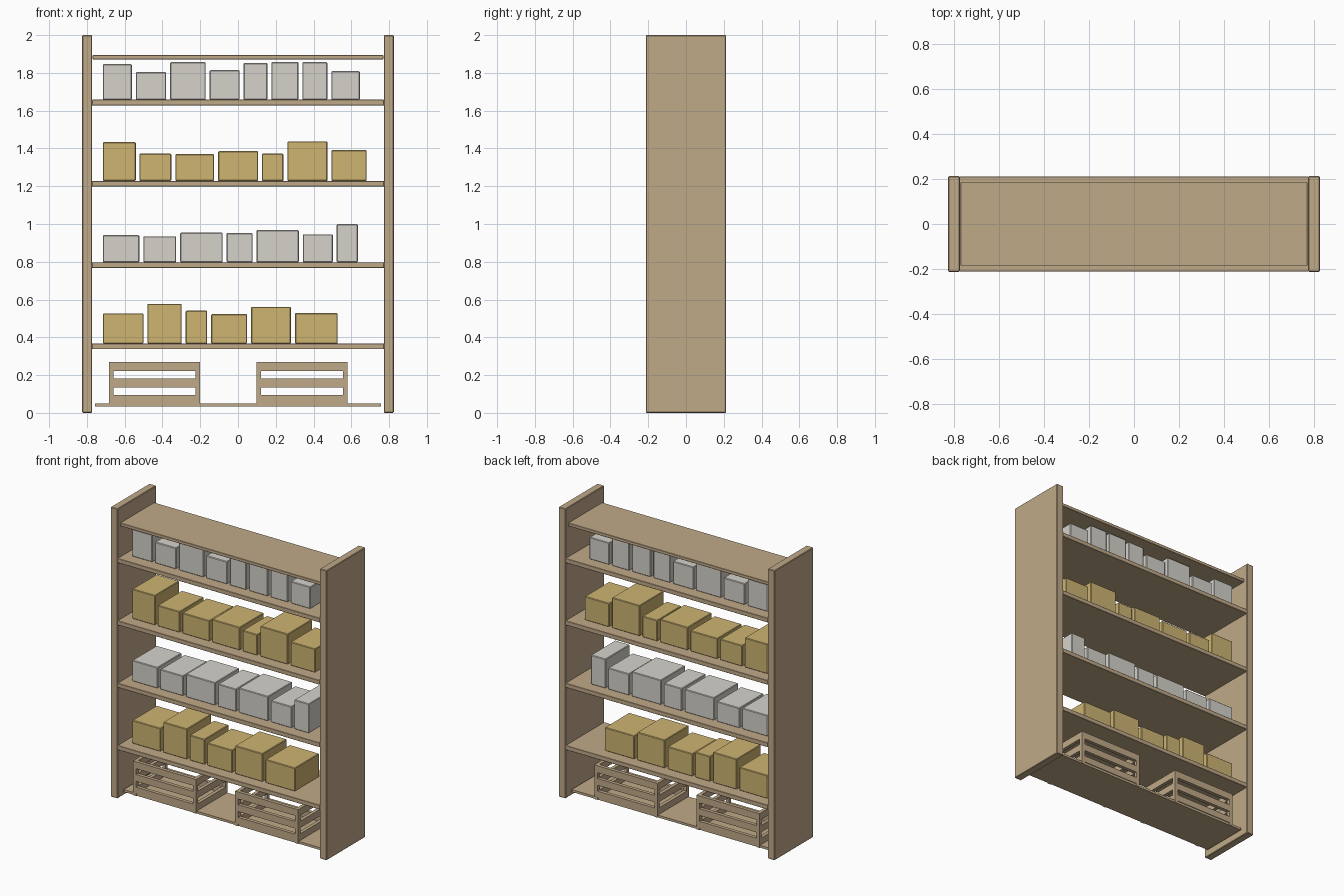
import bpy

if "Cube" in bpy.data.objects:
    bpy.data.objects.remove(bpy.data.objects["Cube"])


def material(name, rgb):
    m = bpy.data.materials.new(name)
    m.diffuse_color = (*rgb, 1)
    m.use_nodes = True
    m.node_tree.nodes["Principled BSDF"].inputs["Base Color"].default_value = m.diffuse_color
    return m


WOOD = material("wood", (0.53, 0.40, 0.25))
CARD = material("cardboard", (0.62, 0.46, 0.17))
PALE = material("pale_card", (0.67, 0.65, 0.60))


def box(name, x, y, z, mat, bevel=0.003):
    """Box from (min, max) ranges, with slightly eased edges."""
    bpy.ops.mesh.primitive_cube_add(size=1)
    ob = bpy.context.object
    ob.name = name
    ranges = (x, y, z)
    for v in ob.data.vertices:
        v.co = [r[0] if c < 0 else r[1] for c, r in zip(v.co, ranges)]
    ob.data.materials.append(mat)
    if bevel:
        mod = ob.modifiers.new("eased_edges", "BEVEL")
        mod.width = bevel
        mod.segments = 1
    return ob


# Side panels
box("side_panel_left", (-0.825, -0.772), (-0.212, 0.212), (0, 2), WOOD, 0.004)
box("side_panel_right", (0.772, 0.825), (-0.212, 0.212), (0, 2), WOOD, 0.004)

# Main shelves
SHELF_TOPS = [0.367, 0.797, 1.228, 1.658]
for i, top in enumerate(SHELF_TOPS):
    box(f"shelf_{i + 1}", (-0.773, 0.773), (-0.211, 0.211), (top - 0.03, top), WOOD, 0.002)

# Inset top board and thin bottom board
box("top_board", (-0.77, 0.77), (-0.185, 0.185), (1.872, 1.894), WOOD, 0.002)
box("bottom_board", (-0.757, 0.757), (-0.167, 0.167), (0.034, 0.05), WOOD, 0)

# Stored boxes: (left, right, height) for each shelf
ROWS = [
    (CARD, [(-.715, -.50, .16), (-.48, -.298, .21), (-.277, -.163, .174),
            (-.142, .048, .156), (.07, .28, .194), (.302, .528, .161)]),
    (PALE, [(-.715, -.522, .144), (-.501, -.327, .138), (-.306, -.082, .157),
            (-.06, .077, .155), (.098, .322, .17), (.343, .502, .148),
            (.522, .634, .202)]),
    (CARD, [(-.715, -.541, .205), (-.522, -.353, .144), (-.332, -.126, .142),
            (-.105, .106, .158), (.127, .24, .144), (.262, .473, .21),
            (.494, .681, .163)]),
    (PALE, [(-.715, -.562, .188), (-.541, -.38, .146), (-.359, -.171, .199),
            (-.15, .008, .156), (.03, .156, .194), (.177, .32, .199),
            (.341, .473, .199), (.494, .645, .151)]),
]
for r, (mat, row) in enumerate(ROWS):
    z = SHELF_TOPS[r]
    for n, (a, b, h) in enumerate(row):
        box(f"storage_box_{r + 1}_{n + 1}", (a, b), (-0.133, 0.133), (z, z + h), mat, 0.004)

# Slatted crates on the bottom board
D, T = 0.172, 0.024
SLATS = [(0.05, 0.095), (0.135, 0.182), (0.222, 0.27)]
for side, (x0, x1) in (("left", (-0.682, -0.2)), ("right", (0.098, 0.58))):
    for px, xr in (("left", (x0, x0 + T)), ("right", (x1 - T, x1))):
        for py, yr in (("front", (-D, -D + T)), ("back", (D - T, D))):
            box(f"crate_{side}_post_{py}_{px}", xr, yr, (0.034, 0.27), WOOD, 0)
        for k, zr in enumerate(SLATS):
            box(f"crate_{side}_end_slat_{px}_{k + 1}", xr, (-D + T, D - T), zr, WOOD, 0)
    for py, yr in (("front", (-D, -D + T)), ("back", (D - T, D))):
        for k, zr in enumerate(SLATS):
            box(f"crate_{side}_slat_{py}_{k + 1}", (x0 + T, x1 - T), yr, zr, WOOD, 0)
